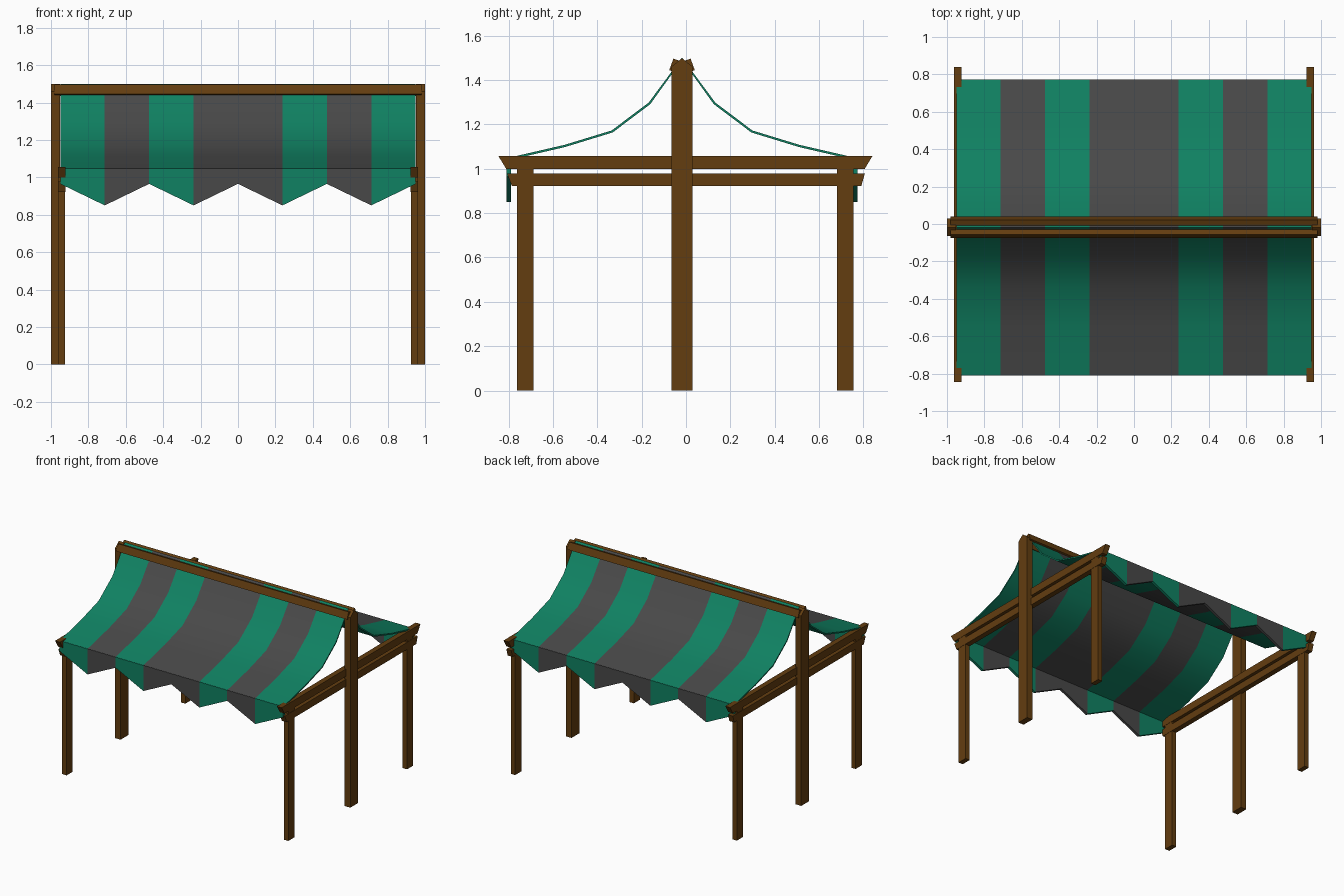
import bpy, bmesh
from math import radians
from mathutils import Matrix, Vector

cube = bpy.data.objects.get("Cube")
if cube:
    bpy.data.objects.remove(cube, do_unlink=True)


def material(name, rgb):
    m = bpy.data.materials.new(name)
    m.use_nodes = True
    m.diffuse_color = (*rgb, 1)
    m.node_tree.nodes["Principled BSDF"].inputs["Base Color"].default_value = (*rgb, 1)
    return m


WOOD = material("brown wood", (0.125, 0.047, 0.005))
GREEN = material("green cloth", (0.005, 0.22, 0.122))
GREY = material("grey cloth", (0.066, 0.066, 0.066))

MID = -0.018            # y of the ridge line
HALF = 0.95             # half width of the cloth
STRIPES = [0, 1, 0, 1, 1, 0, 1, 0]
COLS = len(STRIPES)


def make_object(name, bm, mats):
    bmesh.ops.recalc_face_normals(bm, faces=bm.faces) if mats == [WOOD] else None
    mesh = bpy.data.meshes.new(name)
    bm.to_mesh(mesh)
    bm.free()
    for m in mats:
        mesh.materials.append(m)
    obj = bpy.data.objects.new(name, mesh)
    bpy.context.collection.objects.link(obj)
    return obj


def prism(name, outline, x0, x1):
    """Timber with a (y, z) outline, running from x0 to x1."""
    bm = bmesh.new()
    face = bm.faces.new([bm.verts.new((x0, y, z)) for y, z in outline])
    ext = bmesh.ops.extrude_face_region(bm, geom=[face])["geom"]
    bmesh.ops.translate(bm, vec=(x1 - x0, 0, 0),
                        verts=[v for v in ext if isinstance(v, bmesh.types.BMVert)])
    return make_object(name, bm, [WOOD])


def sheet(name, rows, thickness):
    """Striped cloth; each row maps a column number to (y, z)."""
    bm = bmesh.new()
    grid = [[bm.verts.new((HALF * (2 * i / COLS - 1), *row(i))) for i in range(COLS + 1)]
            for row in rows]
    for a, b in zip(grid, grid[1:]):
        for i, stripe in enumerate(STRIPES):
            bm.faces.new((a[i], a[i + 1], b[i + 1], b[i])).material_index = stripe
    obj = make_object(name, bm, [GREEN, GREY])
    mod = obj.modifiers.new("thickness", "SOLIDIFY")
    mod.thickness = thickness
    mod.offset = -1
    bpy.ops.object.select_all(action="DESELECT")
    obj.select_set(True)
    bpy.context.view_layer.objects.active = obj
    bpy.ops.object.modifier_apply(modifier=mod.name)
    bpy.ops.object.shade_smooth_by_angle(angle=radians(30))
    return obj


# Sagging cloth roof, front eave over the ridge to the back eave
slope = [(0.79, 1.047), (0.53, 1.107), (0.317, 1.172), (0.15, 1.298)]
profile = [(-d, z) for d, z in slope] + [(0, 1.5)] + [(d, z) for d, z in reversed(slope)]
sheet("canopy", [lambda i, d=d, z=z: (MID + d, z) for d, z in profile], 0.01)

# Zigzag valances hanging from both eaves
for label, side in (("front", -1), ("back", 1)):
    y = MID + side * 0.791
    rows = [lambda i, y=y: (y, 0.85 if i % 2 else 0.965), lambda i, y=y: (y, 1.045)]
    sheet(label + "_valance", rows[::-side], 0.02)

# Posts and side rails, on both sides
for label, s in (("left", 1), ("right", -1)):
    inner, outer = s * 0.922, s * 0.963
    prism(label + "_ridge_post",
          [(MID - 0.047, 0), (MID + 0.047, 0), (MID + 0.047, 1.46),
           (MID, 1.498), (MID - 0.047, 1.46)], s * 0.953, s)
    for end, y0 in (("front", -0.762), ("back", 0.68)):
        prism(f"{label}_{end}_post",
              [(y0, 0), (y0 + 0.075, 0), (y0 + 0.075, 1.03), (y0, 1.03)],
              s * 0.924, s * 0.961)
    prism(label + "_upper_rail",
          [(-0.81, 0.998), (0.805, 0.998), (0.84, 1.056), (-0.845, 1.056)], inner, outer)
    prism(label + "_lower_rail",
          [(-0.785, 0.922), (0.79, 0.922), (0.806, 0.977), (-0.806, 0.977)], inner, outer)

# Pair of tilted ridge beams clamping the cloth
for label, side in (("front", -1), ("back", 1)):
    tilt = Matrix.Rotation(radians(20 * side), 2)
    corners = [Vector(c) for c in
               ((-0.015, -0.0275), (0.015, -0.0275), (0.015, 0.0275), (-0.015, 0.0275))]
    outline = [tuple(tilt @ c + Vector((MID + side * 0.034, 1.465))) for c in corners]
    prism(label + "_ridge_beam", outline, -0.98, 0.98)
